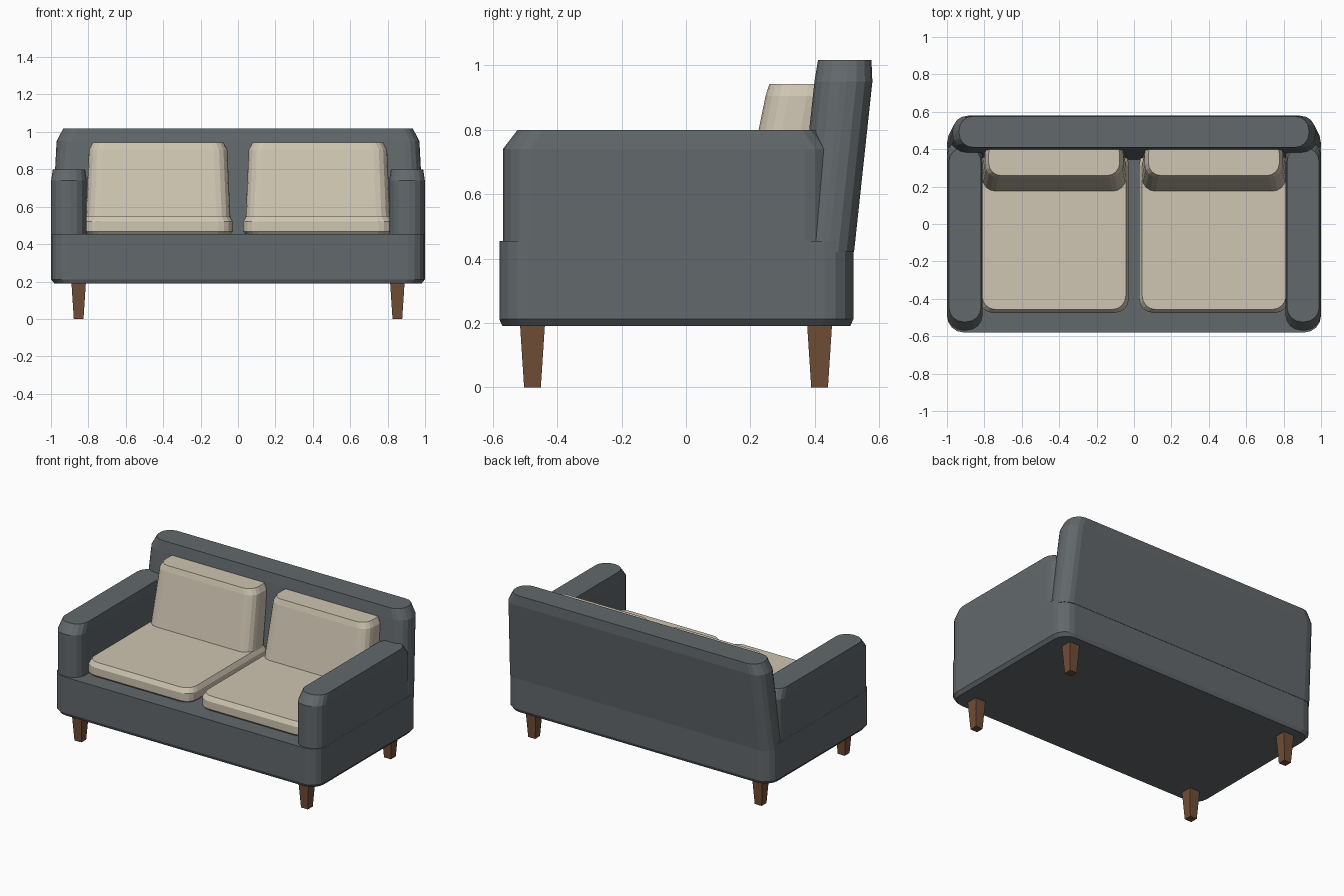
import bpy, bmesh, math

if "Cube" in bpy.data.objects:
    bpy.data.objects.remove(bpy.data.objects["Cube"])


def material(name, rgb):
    m = bpy.data.materials.new(name)
    m.diffuse_color = (*rgb, 1)
    m.use_nodes = True
    m.node_tree.nodes["Principled BSDF"].inputs["Base Color"].default_value = m.diffuse_color
    return m


GREY = material("grey fabric", (0.122, 0.138, 0.146))
CREAM = material("cream fabric", (0.62, 0.56, 0.445))
WOOD = material("brown wood", (0.165, 0.076, 0.037))


def ring(hx, hy, r, seg):
    """Outline of a rounded rectangle, or a plain one when r is 0."""
    if r == 0:
        return [(hx, hy), (-hx, hy), (-hx, -hy), (hx, -hy)]
    pts = []
    for k, (sx, sy) in enumerate([(1, 1), (-1, 1), (-1, -1), (1, -1)]):
        for i in range(seg + 1):
            a = math.radians(90 * (k + i / seg))
            pts.append((sx * (hx - r) + r * math.cos(a), sy * (hy - r) + r * math.sin(a)))
    return pts


def loft(name, mat, cx, sections, r=0.0, seg=4):
    """Stack rounded outlines; each section is (z, centre y, half x, half y)."""
    bm = bmesh.new()
    rows = []
    hmax = max(s[3] for s in sections)
    for z, cy, hx, hy in sections:
        rows.append([bm.verts.new((cx + x, cy + y, z)) for x, y in ring(hx, hy, r * hy / hmax, seg)])
    n = len(rows[0])
    for a, b in zip(rows, rows[1:]):
        for i in range(n):
            j = (i + 1) % n
            bm.faces.new((a[i], a[j], b[j], b[i]))
    bm.faces.new(rows[0][::-1])
    bm.faces.new(rows[-1])
    me = bpy.data.meshes.new(name)
    bm.to_mesh(me)
    bm.free()
    me.materials.append(mat)
    ob = bpy.data.objects.new(name, me)
    bpy.context.collection.objects.link(ob)
    return ob


# Base frame with a small chamfer underneath
loft("base", GREY, 0, [(0.19, -0.03, 0.982, 0.54), (0.212, -0.03, 1.0, 0.55),
                       (0.455, -0.03, 1.0, 0.55)], r=0.09)

# Leaning backrest
loft("backrest", GREY, 0, [(0.42, 0.432, 0.998, 0.09), (0.95, 0.489, 0.97, 0.09),
                           (1.017, 0.493, 0.935, 0.083)], r=0.08)

for side, s in (("left", -1), ("right", 1)):
    # Arm with a pulled-in top
    loft(side + "_arm", GREY, s * 0.904, [(0.40, -0.057, 0.095, 0.512), (0.74, -0.057, 0.095, 0.512),
                                          (0.80, -0.057, 0.086, 0.466)], r=0.085)
    # Seat cushion
    loft(side + "_seat_cushion", CREAM, s * 0.428, [(0.45, -0.04, 0.385, 0.42), (0.468, -0.04, 0.4, 0.435),
                                                    (0.52, -0.04, 0.4, 0.435), (0.55, -0.04, 0.384, 0.417)], r=0.075)
    # Back cushion, leaning and tapering
    loft(side + "_back_cushion", CREAM, s * 0.427, [(0.50, 0.27, 0.388, 0.105), (0.905, 0.347, 0.37, 0.1),
                                                    (0.942, 0.352, 0.35, 0.093)], r=0.075)
    # Tapered legs
    for end, y in (("front", -0.477), ("back", 0.415)):
        loft(f"{side}_{end}_leg", WOOD, s * 0.852, [(0, y, 0.026, 0.026), (0.2, y, 0.039, 0.039)])
